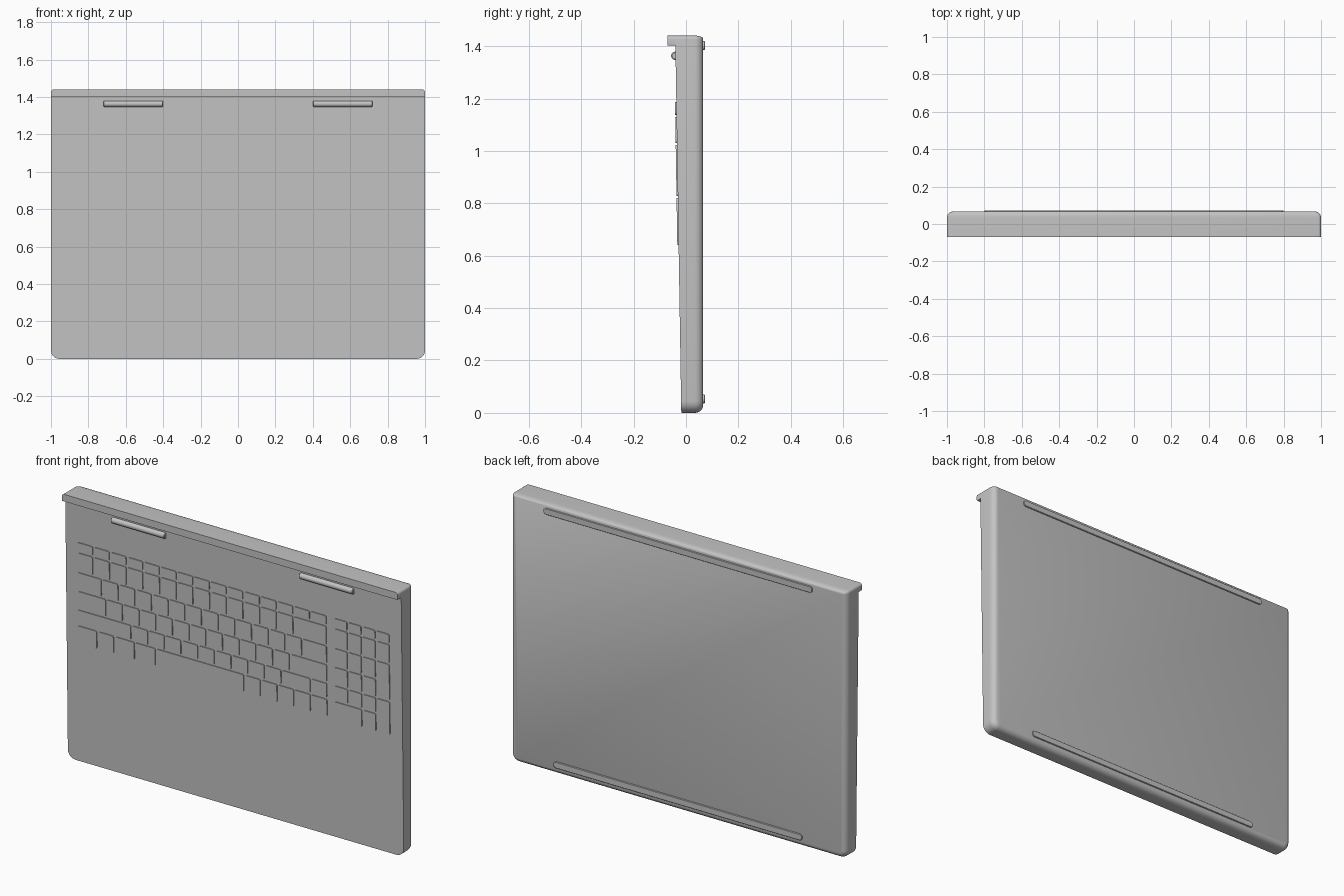
import bpy
import bmesh
from math import sin, cos, pi

cube = bpy.data.objects.get("Cube")
if cube:
    bpy.data.objects.remove(cube, do_unlink=True)

# Single grey material
grey = bpy.data.materials.new("plain grey")
grey.use_nodes = True
colour = (0.55, 0.55, 0.55, 1)
grey.diffuse_color = colour
grey.node_tree.nodes["Principled BSDF"].inputs["Base Color"].default_value = colour

HEIGHT = 1.44


def deck(z):
    """Depth of the sloping front face at a given height."""
    return -0.018 - 0.016 * z


def outline(x0, x1, z0, z1, r_low, r_high, seg=6):
    """Rounded rectangle in the x-z plane, with separate lower and upper radii."""
    corners = [(x1 - r_high, z1 - r_high, r_high, 0), (x0 + r_high, z1 - r_high, r_high, 1),
               (x0 + r_low, z0 + r_low, r_low, 2), (x1 - r_low, z0 + r_low, r_low, 3)]
    pts = []
    for cx, cz, r, quarter in corners:
        for i in range(seg + 1):
            a = (quarter + i / seg) * pi / 2
            pts.append((cx + r * cos(a), cz + r * sin(a)))
    return pts


def loft(bm, layers):
    """Join (outline, depth function) layers into a closed solid."""
    rings = [[bm.verts.new((x, depth(z), z)) for x, z in pts] for pts, depth in layers]
    n = len(rings[0])
    for a, b in zip(rings, rings[1:]):
        for i in range(n):
            j = (i + 1) % n
            bm.faces.new((a[i], a[j], b[j], b[i]))
    bm.faces.new(rings[0])
    bm.faces.new(rings[-1])


def flat(y):
    return lambda z: y


def finish(name, bm):
    bmesh.ops.recalc_face_normals(bm, faces=bm.faces)
    mesh = bpy.data.meshes.new(name)
    bm.to_mesh(mesh)
    bm.free()
    mesh.materials.append(grey)
    obj = bpy.data.objects.new(name, mesh)
    bpy.context.collection.objects.link(obj)
    bpy.ops.object.select_all(action="DESELECT")
    obj.select_set(True)
    bpy.context.view_layer.objects.active = obj
    bpy.ops.object.shade_smooth_by_angle(angle=0.6)
    return obj


# Wedge body with a rounded rear edge
bm = bmesh.new()
layers = [(outline(-1, 1, 0, HEIGHT, 0.045, 0.015), deck)]
for step in range(7):
    a = step / 6 * pi / 2 * 0.9
    d = 0.03 * (1 - cos(a))
    shape = outline(-1 + d, 1 - d, d, HEIGHT - 0.4 * d, 0.045 - d, 0.015 - 0.3 * d)
    layers.append((shape, flat(0.033 + 0.033 * sin(a))))
loft(bm, layers)
finish("base_body", bm)

# Overhanging lip along the top edge
bm = bmesh.new()
lip = outline(-1, 1, 1.402, HEIGHT, 0.004, 0.015)
loft(bm, [(lip, flat(-0.07)), (lip, flat(-0.04))])
finish("rear_lip", bm)

# Round hinge bars
for side, x in (("left", 0.56), ("right", -0.56)):
    bm = bmesh.new()
    rings = []
    for end, r in ((-0.16, 0.012), (-0.157, 0.016), (0.157, 0.016), (0.16, 0.012)):
        rings.append([bm.verts.new((x + end, -0.041 + r * cos(i * pi / 8),
                                    1.363 + r * sin(i * pi / 8))) for i in range(16)])
    for a, b in zip(rings, rings[1:]):
        for i in range(16):
            j = (i + 1) % 16
            bm.faces.new((a[i], a[j], b[j], b[i]))
    bm.faces.new(rings[0])
    bm.faces.new(rings[-1])
    finish(side + "_hinge_bar", bm)

# Raised keys, given by row as widths in key units
GAP = 0.004
row_edges = [1.19, 1.134, 1.027, 0.925, 0.824, 0.738, 0.636]
row_widths = [
    [1] * 15,
    [1] * 13 + [2],
    [1.5] + [1] * 12 + [1.5],
    [1.75] + [1] * 11 + [2.25],
    [3.25] + [1] * 9 + [1.75, 1],
    [1.2, 1, 1.25, 1.25, 5.3] + [1] * 5,
]


def add_key(bm, x0, x1, z0, z1):
    shape = outline(x0 + GAP, x1 - GAP, z0 + GAP, z1 - GAP, 0.008, 0.008, 3)
    loft(bm, [(shape, lambda z: deck(z) - 0.005), (shape, lambda z: deck(z) + 0.002)])


bm = bmesh.new()
for row, widths in enumerate(row_widths):
    x = -0.933
    for w in widths:
        add_key(bm, x, x + w * 0.0993, row_edges[row + 1], row_edges[row])
        x += w * 0.0993
finish("main_keys", bm)

# Number pad with a wide first key and two tall keys
bm = bmesh.new()
PAD, COL = 0.597, 0.0835
for row in range(6):
    z0, z1 = row_edges[row + 1], row_edges[row]
    for col in range(4):
        wide = row == 5 and col == 0
        if (row == 5 and col == 1) or (col == 3 and row in (3, 5)):
            continue
        low = row_edges[row + 2] if col == 3 and row in (2, 4) else z0
        add_key(bm, PAD + col * COL, PAD + (col + 1 + wide) * COL, low, z1)
finish("number_pad_keys", bm)

# Long rubber feet on the rear face
for name, half, z in (("upper_foot", 0.8, 1.402), ("lower_foot", 0.74, 0.053)):
    bm = bmesh.new()
    loft(bm, [(outline(-half, half, z - 0.017, z + 0.017, 0.016, 0.016), flat(0.06)),
              (outline(-half, half, z - 0.017, z + 0.017, 0.016, 0.016), flat(0.07)),
              (outline(-half + 0.002, half - 0.002, z - 0.015, z + 0.015, 0.014, 0.014),
               flat(0.072))])
    finish(name, bm)
